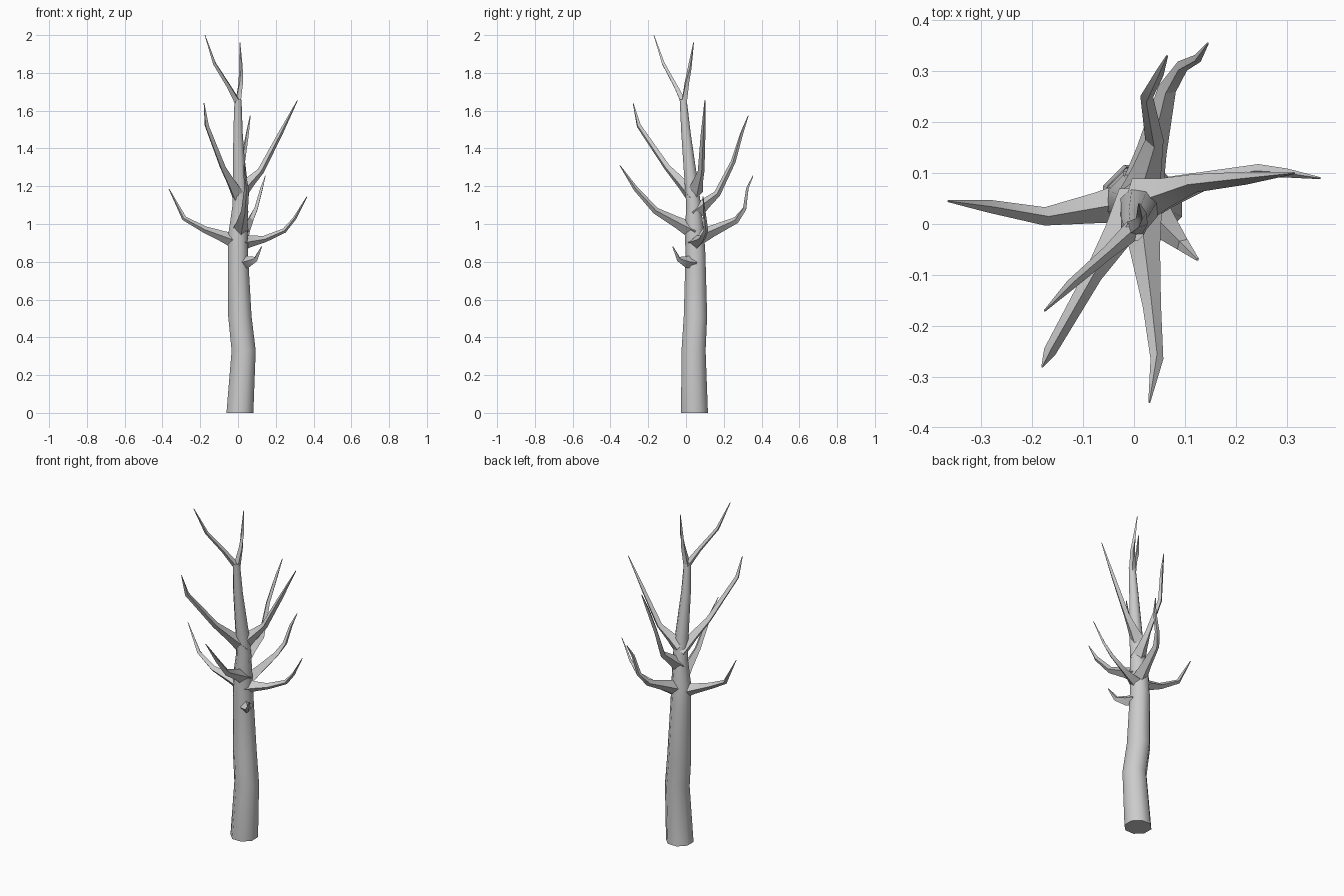
import bpy, bmesh, math
from mathutils import Vector

cube = bpy.data.objects.get("Cube")
if cube:
    bpy.data.objects.remove(cube, do_unlink=True)

bark = bpy.data.materials.new("grey_bark")
bark.use_nodes = True
bark.diffuse_color = (0.6, 0.6, 0.6, 1)
bark.node_tree.nodes["Principled BSDF"].inputs["Base Color"].default_value = bark.diffuse_color

UP = Vector((0, 0, 1))
NORTH = Vector((0, 1, 0))


def limb(name, points, radii, sides=4, level=False, smooth=30):
    """Tapered tube along a path; level keeps the rings horizontal."""
    points = [Vector(p) for p in points]
    last = len(points) - 1
    bm = bmesh.new()
    rings = []
    for i, (centre, radius) in enumerate(zip(points, radii)):
        if level:
            along, reference = UP, NORTH
        else:
            along = (points[min(i + 1, last)] - points[max(i - 1, 0)]).normalized()
            reference = UP
        across = along.cross(reference).normalized()
        other = along.cross(across)
        ring = []
        for k in range(sides):
            angle = math.tau * (k + level / 2) / sides
            offset = across * math.cos(angle) + other * math.sin(angle)
            ring.append(bm.verts.new(centre + radius * offset))
        rings.append(ring)

    # Walls between neighbouring rings, then the two end caps
    for low, high in zip(rings, rings[1:]):
        for k in range(sides):
            n = (k + 1) % sides
            bm.faces.new((low[k], low[n], high[n], high[k]))
    bm.faces.new(rings[0])
    bm.faces.new(rings[-1])
    bmesh.ops.recalc_face_normals(bm, faces=bm.faces)

    mesh = bpy.data.meshes.new(name)
    bm.to_mesh(mesh)
    bm.free()
    mesh.materials.append(bark)
    limb_object = bpy.data.objects.new(name, mesh)
    bpy.context.collection.objects.link(limb_object)
    bpy.ops.object.select_all(action='DESELECT')
    limb_object.select_set(True)
    bpy.context.view_layer.objects.active = limb_object
    bpy.ops.object.shade_smooth_by_angle(angle=math.radians(smooth))


def branch(name, height, *bends):
    """Side branch: wide collar at the trunk, halfway swelling, thin bends, pointed tip."""
    root = Vector((.01, .045, height))
    swelling = root.lerp(Vector(bends[0]), .45)
    thin = [.018 * .7 ** i for i in range(len(bends) - 1)]
    limb(name, [root, swelling, *bends], [.046, .03, *thin, .002])


# Trunk, leaning and narrowing upwards
limb("trunk",
     [(.01, .045, 0), (.03, .04, .33), (.01, .05, .51), (0, .05, .84), (0, .045, .95),
      (.01, .04, 1.1), (.01, .03, 1.2), (0, 0, 1.48), (0, -.015, 1.66)],
     [.077, .069, .067, .057, .055, .042, .039, .027, .02],
     sides=8, level=True, smooth=50)

# Forked crown
fork = (0, -.01, 1.64)
crown_taper = (.02, .013, .01, .002)
limb("leader_tip", [fork, (.015, .005, 1.75), (.015, .02, 1.83), (.01, .04, 1.96)], crown_taper)
limb("crown_branch", [fork, (-.05, -.055, 1.73), (-.125, -.12, 1.85), (-.175, -.17, 2)], crown_taper)

# Main side branches
branch("upper_left_branch", 1.17, (.12, .08, 1.28), (.22, .09, 1.47), (.315, .1, 1.655))
branch("lower_left_branch", .9, (.14, .085, .92), (.245, .105, .965), (.3, .1, 1.03), (.365, .09, 1.145))
branch("lower_right_branch", .9, (-.175, .015, .97), (-.285, .035, 1.03), (-.365, .045, 1.185))
branch("upper_right_branch", 1.14, (-.08, -.1, 1.3), (-.165, -.25, 1.52), (-.18, -.28, 1.64))
branch("front_branch", .96, (.035, -.16, 1.07), (.045, -.265, 1.185), (.03, -.35, 1.31))
branch("upper_back_branch", 1.06, (.04, .165, 1.16), (.025, .25, 1.33), (.05, .295, 1.48), (.065, .33, 1.575))
branch("lower_back_branch", .92, (.065, .265, 1.02), (.095, .31, 1.08), (.125, .325, 1.19), (.145, .355, 1.255))

# Short broken twig low on the trunk
limb("small_twig", [(.03, .04, .795), (.055, 0, .8), (.095, -.04, .815), (.125, -.07, .88)],
     (.035, .03, .014, .003))
